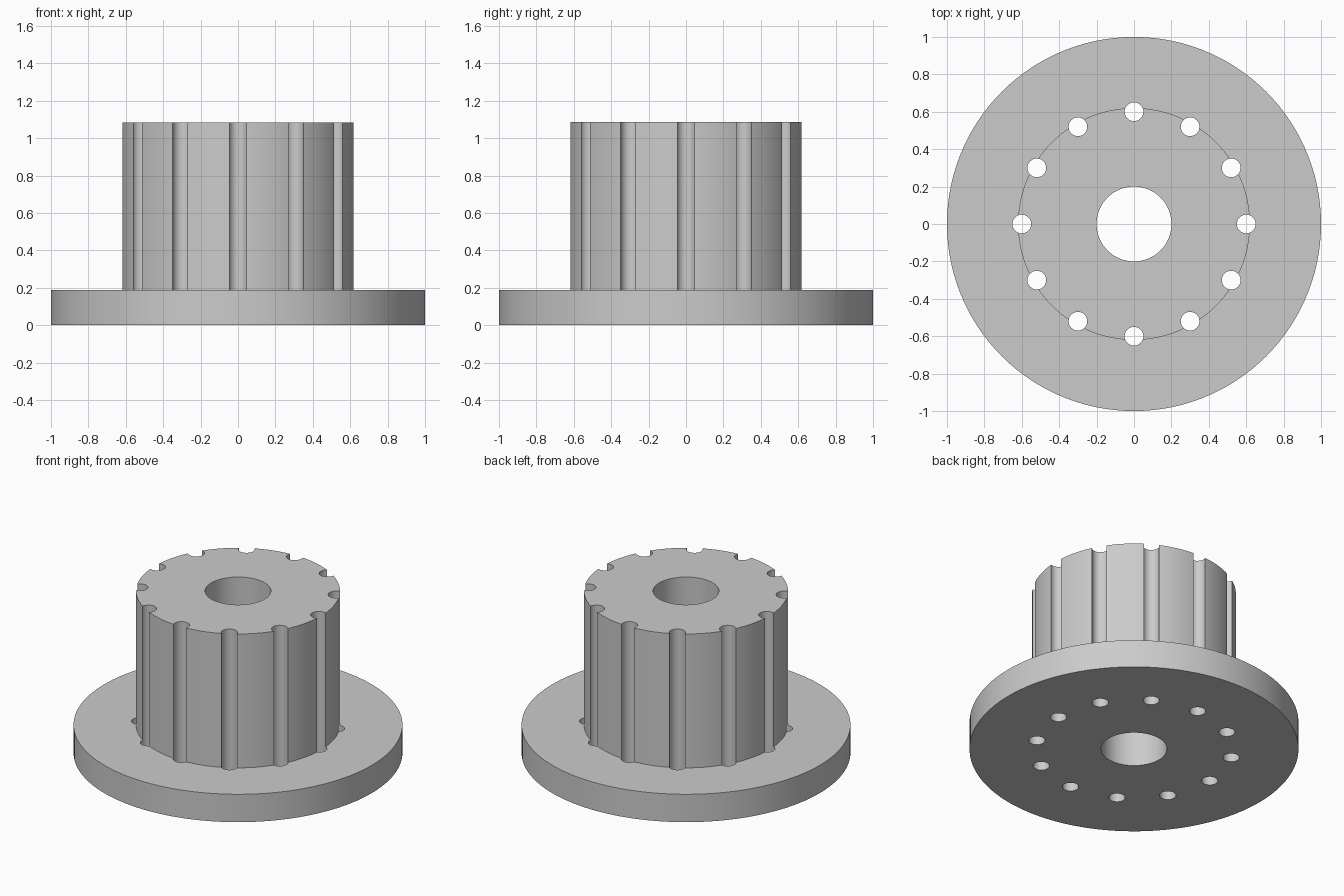
import bpy, bmesh
from math import cos, sin, tau, radians

FLANGE_R, FLANGE_H = 1.0, 0.187
HUB_R, HUB_H = 0.62, 1.085
BORE_R = 0.2
PIN_R, PIN_RING, PIN_COUNT = 0.05, 0.6, 12

if "Cube" in bpy.data.objects:
    bpy.data.objects.remove(bpy.data.objects["Cube"], do_unlink=True)

grey = bpy.data.materials.new("light_grey")
grey.use_nodes = True
colour = (0.6, 0.6, 0.6, 1)
grey.diffuse_color = colour
grey.node_tree.nodes["Principled BSDF"].inputs["Base Color"].default_value = colour


def make_object(name, bm):
    bmesh.ops.recalc_face_normals(bm, faces=bm.faces)
    mesh = bpy.data.meshes.new(name)
    bm.to_mesh(mesh)
    bm.free()
    mesh.materials.append(grey)
    obj = bpy.data.objects.new(name, mesh)
    bpy.context.collection.objects.link(obj)
    return obj


def lathe(bm, profile, segments, cx=0, cy=0):
    """Revolve a closed (radius, height) profile about a vertical axis."""
    rings = []
    for i in range(segments):
        a = tau * i / segments
        rings.append([bm.verts.new((cx + r * cos(a), cy + r * sin(a), z))
                      for r, z in profile])
    n = len(profile)
    for i, ring in enumerate(rings):
        following = rings[(i + 1) % segments]
        for j in range(n):
            k = (j + 1) % n
            bm.faces.new((ring[j], following[j], following[k], ring[k]))


# Flange and hub with the central bore
bm = bmesh.new()
lathe(bm, [(BORE_R, 0), (FLANGE_R, 0), (FLANGE_R, FLANGE_H),
           (HUB_R, FLANGE_H), (HUB_R, HUB_H), (BORE_R, HUB_H)], 120)
hub = make_object("flanged_hub", bm)

# Ring of drills that groove the hub and pierce the flange
bm = bmesh.new()
for i in range(PIN_COUNT):
    a = tau * i / PIN_COUNT
    ret = bmesh.ops.create_cone(bm, cap_ends=True, segments=32, radius1=PIN_R,
                                radius2=PIN_R, depth=2)
    bmesh.ops.translate(bm, verts=ret["verts"],
                        vec=(PIN_RING * cos(a), PIN_RING * sin(a), HUB_H / 2))
drills = make_object("groove_drills", bm)
drills.hide_render = True

cut = hub.modifiers.new("grooves", 'BOOLEAN')
cut.operation = 'DIFFERENCE'
cut.solver = 'EXACT'
cut.object = drills

bpy.ops.object.select_all(action='DESELECT')
hub.select_set(True)
bpy.context.view_layer.objects.active = hub
bpy.ops.object.modifier_apply(modifier=cut.name)
bpy.data.objects.remove(drills, do_unlink=True)
bpy.ops.object.shade_smooth_by_angle(angle=radians(30))
